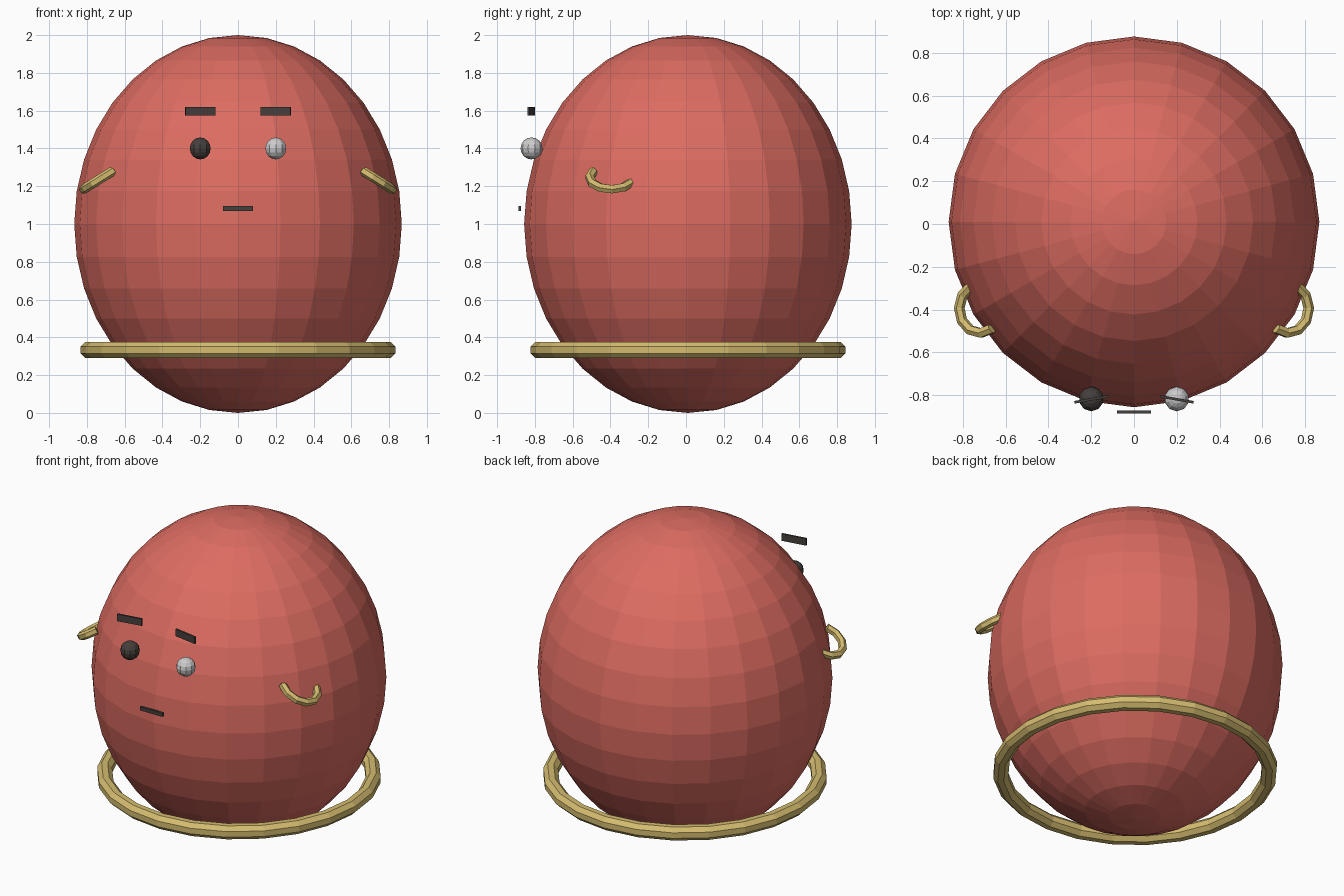
import bpy, math
from mathutils import Matrix, Vector

if "Cube" in bpy.data.objects:
    bpy.data.objects.remove(bpy.data.objects["Cube"])

CY = 0.01  # body axis sits slightly behind the origin


def material(name, rgb):
    m = bpy.data.materials.new(name)
    m.diffuse_color = (*rgb, 1)
    m.use_nodes = True
    m.node_tree.nodes["Principled BSDF"].inputs["Base Color"].default_value = m.diffuse_color
    return m


RED = material("red", (0.72, 0.15, 0.12))
GOLD = material("gold", (0.66, 0.50, 0.16))
DARK = material("dark", (0.06, 0.05, 0.045))
WHITE = material("white", (0.8, 0.8, 0.78))


def ball(name, loc, scale, segs, rings, mat):
    bpy.ops.mesh.primitive_uv_sphere_add(segments=segs, ring_count=rings, radius=1, location=loc)
    o = bpy.context.object
    o.name, o.scale = name, scale
    o.data.materials.append(mat)


def box(name, loc, size, turn=0.0):
    bpy.ops.mesh.primitive_cube_add(size=1, location=loc, rotation=(0, 0, turn))
    o = bpy.context.object
    o.name, o.scale = name, size
    o.data.materials.append(DARK)


def tube(name, centre, major, minor, sides, start, sweep, steps, tilt=0.0):
    """Tube along a (partial) circle, tilted about y; capped when open."""
    closed = abs(sweep - 360) < 1e-6
    count = steps if closed else steps + 1
    mat = Matrix.Translation(Vector(centre)) @ Matrix.Rotation(tilt, 4, 'Y')
    verts, faces = [], []
    for i in range(count):
        a = math.radians(start + sweep * i / steps)
        for j in range(sides):
            b = 2 * math.pi * (j + 0.5) / sides
            r = major + minor * math.cos(b)
            verts.append(mat @ Vector((r * math.cos(a), r * math.sin(a), minor * math.sin(b))))
    for i in range(steps):
        p, q = i * sides, ((i + 1) % count) * sides
        for j in range(sides):
            k = (j + 1) % sides
            faces.append((p + j, q + j, q + k, p + k))
    if not closed:
        faces.append(tuple(range(sides)))
        faces.append(tuple(reversed(range(steps * sides, (steps + 1) * sides))))
    me = bpy.data.meshes.new(name)
    me.from_pydata(verts, [], faces)
    me.materials.append(GOLD)
    o = bpy.data.objects.new(name, me)
    bpy.context.collection.objects.link(o)


# Egg-shaped body and the hoop around its base
ball("body", (0, CY, 1.0), (0.867, 0.867, 1.0), 24, 18, RED)
tube("base_hoop", (0, CY, 0.333), 0.79, 0.047, 8, 0, 360, 24)

# Paired parts: curled arms, eyes and brows
for s, side in ((-1, "left"), (1, "right")):
    start, sweep = (-124, 188) if s > 0 else (-56, -188)
    tube(side + "_arm", (s * 0.72, -0.395, 1.245), 0.115, 0.025, 6,
         start, sweep, 6, s * math.radians(32))
    ball(side + "_eye", (s * 0.2, -0.818, 1.4), (0.058,) * 3, 10, 8, DARK if s < 0 else WHITE)
    box(side + "_brow", (s * 0.2, -0.82, 1.598), (0.16, 0.012, 0.045), -s * math.radians(10))

# Mouth
box("mouth", (0, -0.88, 1.082), (0.16, 0.015, 0.024))

# Consistent outward normals
import bmesh
for o in bpy.data.objects:
    bm = bmesh.new()
    bm.from_mesh(o.data)
    bmesh.ops.recalc_face_normals(bm, faces=bm.faces)
    bm.to_mesh(o.data)
    bm.free()
